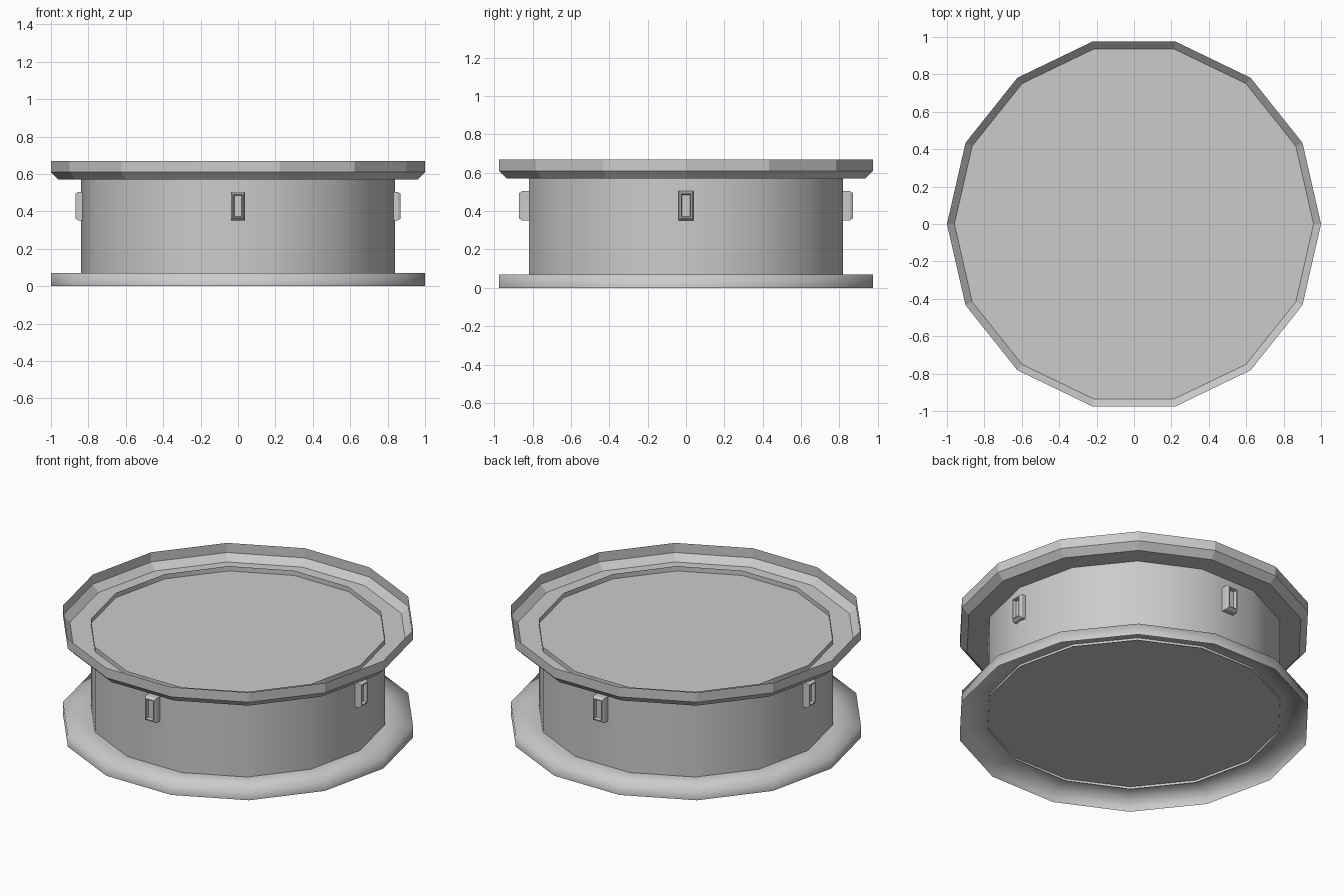
import bpy, bmesh, math
from mathutils import Matrix

if "Cube" in bpy.data.objects:
    bpy.data.objects.remove(bpy.data.objects["Cube"])

SIDES = 14


def finish(name, bm, smooth_angle=None):
    mesh = bpy.data.meshes.new(name)
    bm.to_mesh(mesh)
    bm.free()
    obj = bpy.data.objects.new(name, mesh)
    bpy.context.collection.objects.link(obj)
    if smooth_angle is not None:
        bpy.ops.object.select_all(action='DESELECT')
        bpy.context.view_layer.objects.active = obj
        obj.select_set(True)
        bpy.ops.object.shade_smooth_by_angle(angle=math.radians(smooth_angle))
    return obj


def bridge(bm, loops):
    for a, b in zip(loops, loops[1:]):
        n = len(a)
        for i in range(n):
            j = (i + 1) % n
            bm.faces.new((a[i], a[j], b[j], b[i]))


def turned(name, profile, cap_end=False, smooth_angle=None):
    """Sweep (radius, z) points, listed bottom to top outside, round 14 sides."""
    bm = bmesh.new()
    loops = []
    for r, z in profile:
        loops.append([bm.verts.new((r * math.cos(math.tau * i / SIDES),
                                    r * math.sin(math.tau * i / SIDES), z))
                      for i in range(SIDES)])
    bridge(bm, loops)
    if cap_end:
        bm.faces.new(loops[-1])
    return finish(name, bm, smooth_angle)


# Base flange: hollow underneath, with a short skirt
turned("base_flange", [(1, 0), (1, 0.07), (0.84, 0.07)], True, 100)

# Drum wall, poking slightly through both flanges
turned("drum_wall", [(0.84, 0.055), (0.84, 0.60)], False, 40)

# Upper pan: thin open dish with a chamfered lower edge
pan = turned("upper_pan", [(1, 0.67), (1, 0.61), (0.96, 0.57)], True)
pan.data.flip_normals()


# Four side lugs with a recessed face
def lug(name, angle):
    bm = bmesh.new()
    loops = []
    for y, w, h in [(-0.80, 0.038, 0.076), (-0.855, 0.038, 0.076),
                    (-0.87, 0.030, 0.066), (-0.87, 0.024, 0.060),
                    (-0.85, 0.020, 0.056)]:
        loops.append([bm.verts.new((sx * w, y, 0.428 + sz * h))
                      for sx, sz in ((-1, -1), (1, -1), (1, 1), (-1, 1))])
    bridge(bm, loops)
    bm.faces.new(loops[-1])
    bm.faces.new(loops[0][::-1])
    bmesh.ops.recalc_face_normals(bm, faces=bm.faces)
    bm.transform(Matrix.Rotation(angle, 4, 'Z'))
    finish(name, bm)


for i, side in enumerate(("front", "right", "back", "left")):
    lug(side + "_lug", i * math.pi / 2)
